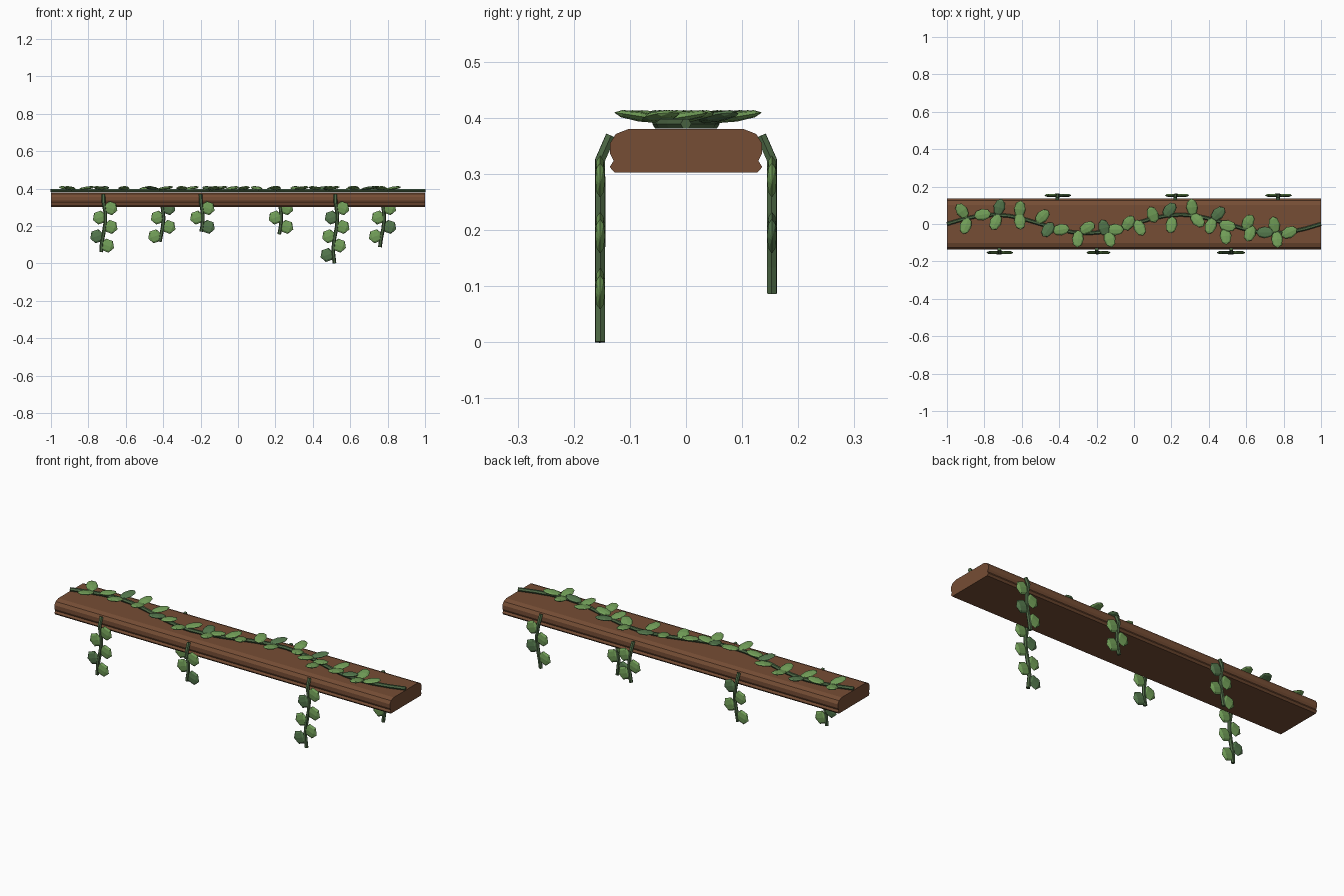
import bpy, bmesh, math
from mathutils import Matrix, Vector

if "Cube" in bpy.data.objects:
    bpy.data.objects.remove(bpy.data.objects["Cube"])


def material(name, rgb):
    m = bpy.data.materials.new(name)
    m.diffuse_color = (*rgb, 1)
    m.use_nodes = True
    m.node_tree.nodes["Principled BSDF"].inputs["Base Color"].default_value = m.diffuse_color
    return m


WOOD = material("wood", (0.18, 0.075, 0.035))
STEM = material("stem_green", (0.075, 0.14, 0.06))
LIGHT = material("leaf_light", (0.17, 0.35, 0.10))
DARK = material("leaf_dark", (0.09, 0.19, 0.075))


def finish(bm, name, mats):
    bmesh.ops.recalc_face_normals(bm, faces=bm.faces)
    me = bpy.data.meshes.new(name)
    bm.to_mesh(me)
    bm.free()
    for m in mats:
        me.materials.append(m)
    ob = bpy.data.objects.new(name, me)
    bpy.context.collection.objects.link(ob)
    return ob


def tube(name, pts, radius):
    cu = bpy.data.curves.new(name, 'CURVE')
    cu.dimensions = '3D'
    cu.bevel_depth = radius
    cu.bevel_resolution = 1
    cu.use_fill_caps = True
    sp = cu.splines.new('POLY')
    sp.points.add(len(pts) - 1)
    for p, co in zip(sp.points, pts):
        p.co = (*co, 1)
    cu.materials.append(STEM)
    ob = bpy.data.objects.new(name, cu)
    bpy.context.collection.objects.link(ob)
    bpy.ops.object.select_all(action='DESELECT')
    ob.select_set(True)
    bpy.context.view_layer.objects.active = ob
    bpy.ops.object.convert(target='MESH')
    for p in ob.data.polygons:
        p.use_smooth = False


def add_leaf(bm, place, size, rings, mat_index):
    # flattened low-poly ball whose poles lie along the leaf's length
    m = place @ Matrix.Diagonal((*size, 1)) @ Matrix.Rotation(math.pi / 2, 4, 'Y')
    r = bmesh.ops.create_uvsphere(bm, u_segments=8, v_segments=rings, radius=1, matrix=m)
    for f in {f for v in r["verts"] for f in v.link_faces}:
        f.material_index = mat_index


# wooden beam: moulded cross-section extruded along x
half = [(0.127, 0.302), (0.136, 0.312), (0.129, 0.323), (0.135, 0.335),
        (0.135, 0.355), (0.125, 0.371), (0.102, 0.380)]
section = half + [(-y, z) for y, z in reversed(half)]
bm = bmesh.new()
face = bm.faces.new([bm.verts.new((-1, y, z)) for y, z in section])
ext = bmesh.ops.extrude_face_region(bm, geom=[face], use_keep_orig=True)
bmesh.ops.translate(bm, vec=(2, 0, 0),
                    verts=[g for g in ext["geom"] if isinstance(g, bmesh.types.BMVert)])
finish(bm, "beam", [WOOD])

# vine winding along the top
tube("top_vine", [(-1 + i / 12, 0.05 * math.sin(math.tau * i / 12), 0.389)
                  for i in range(25)], 0.010)

# leaves on the top vine: centre x, centre y, heading in degrees
top = [(-.92, .07, 125), (-.90, -.01, 250), (-.81, .05, 10), (-.72, .09, 75),
       (-.74, .01, 245), (-.61, .08, 85), (-.61, .015, 275), (-.49, .04, 45),
       (-.46, -.03, 235), (-.39, -.03, 10), (-.30, -.08, 265), (-.25, -.02, 30),
       (-.13, -.08, 285), (-.16, -.02, 105), (-.10, -.03, 0), (-.03, .005, 55),
       (.03, -.02, 295), (.10, .05, 110), (.19, .075, 50), (.20, -.005, 260),
       (.31, .09, 95), (.34, .02, 315), (.41, -.01, 250), (.45, .055, 45),
       (.49, -.065, 275), (.50, -.01, 350), (.61, .01, 60), (.62, -.05, 250),
       (.70, -.045, 0), (.765, -.083, 275), (.75, -.005, 100), (.83, -.045, 25)]
bm = bmesh.new()
for i, (x, y, a) in enumerate(top):
    place = (Matrix.Translation((x, y, 0.402)) @ Matrix.Rotation(math.radians(a), 4, 'Z')
             @ Matrix.Rotation(math.radians(-9), 4, 'Y'))
    add_leaf(bm, place, (0.046, 0.031, 0.009), 4, 1 if i % 5 == 3 else 0)
finish(bm, "top_leaves", [LIGHT, DARK])

# hanging strands: x, side, lowest z, number of leaves
strands = [(-.72, -1, .06, 5), (-.20, -1, .17, 3), (.52, -1, .0, 6),
           (-.41, 1, .115, 4), (.22, 1, .155, 3), (.77, 1, .087, 4)]
for n, (x, side, low, count) in enumerate(strands):
    y = side * 0.153
    sway = lambda z: x + 0.012 * math.sin((0.33 - z) * 18)
    zs = [0.325 + (low - 0.325) * k / 5 for k in range(6)]
    tube(f"hanging_stem_{n + 1}",
         [(x, side * 0.134, 0.368)] + [(sway(z), y, z) for z in zs], 0.010)
    bm = bmesh.new()
    for k in range(count):
        s = 1 if k % 2 == 0 else -1
        z = 0.295 - 0.05 * k
        ang = math.radians(-20 if s > 0 else 200)
        place = (Matrix.Translation((sway(z) + s * 0.032, y, z))
                 @ Matrix.Rotation(-ang, 4, 'Y'))
        add_leaf(bm, place, (0.038, 0.010, 0.038), 3, 1 if (k + n) % 4 == 3 else 0)
    finish(bm, f"hanging_leaves_{n + 1}", [LIGHT, DARK])
